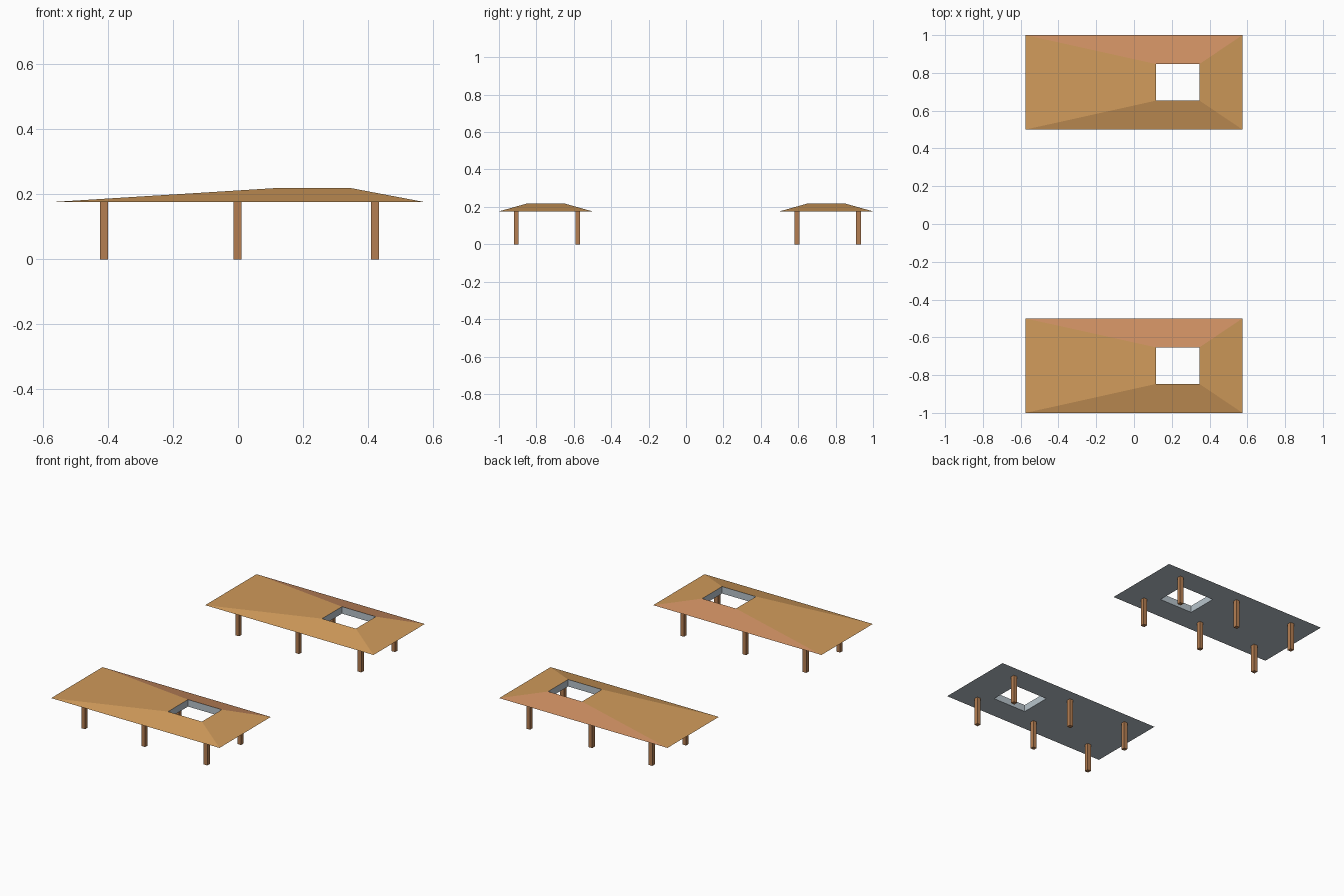
import bpy, bmesh

if "Cube" in bpy.data.objects:
    bpy.data.objects.remove(bpy.data.objects["Cube"])


def material(name, rgb):
    m = bpy.data.materials.new(name)
    m.diffuse_color = (*rgb, 1)
    m.use_nodes = True
    m.node_tree.nodes["Principled BSDF"].inputs["Base Color"].default_value = m.diffuse_color
    return m


ochre = material("ochre roof", (0.64, 0.33, 0.105))
rust = material("reddish roof", (0.60, 0.27, 0.12))
grey = material("pale grey lining", (0.48, 0.55, 0.60))
wood = material("brown wood", (0.46, 0.21, 0.085))

Z0, Z1 = 0.176, 0.219          # eaves and roof top


def add_object(name, bm, mats):
    me = bpy.data.meshes.new(name)
    bm.to_mesh(me)
    bm.free()
    for m in mats:
        me.materials.append(m)
    ob = bpy.data.objects.new(name, me)
    bpy.context.collection.objects.link(ob)
    return ob


def rect(bm, x0, x1, y0, y1, z):
    return [bm.verts.new(p) for p in
            ((x0, y0, z), (x1, y0, z), (x1, y1, z), (x0, y1, z))]


def roof(name, yc):
    # sloping ring around an open skylight, flat underside
    bm = bmesh.new()
    hole = (0.116, 0.347, yc - 0.097, yc + 0.097)
    eaves = rect(bm, -0.574, 0.574, yc - 0.25, yc + 0.25, Z0)
    rim = rect(bm, *hole, Z1)
    low = rect(bm, *hole, Z0)
    for i in range(4):
        j = (i + 1) % 4
        slope = bm.faces.new((eaves[i], eaves[j], rim[j], rim[i]))
        slope.material_index = 1 if i == 2 else 0      # back slope is redder
        for a, b in ((rim, low), (low, eaves)):
            bm.faces.new((a[i], a[j], b[j], b[i])).material_index = 2
    bmesh.ops.recalc_face_normals(bm, faces=bm.faces)
    add_object(name, bm, (ochre, rust, grey))


def post(name, x, y):
    bm = bmesh.new()
    bmesh.ops.create_cube(bm, size=1)
    bmesh.ops.scale(bm, vec=(0.025, 0.025, Z0), verts=bm.verts)
    bmesh.ops.translate(bm, vec=(x, y, Z0 / 2), verts=bm.verts)
    add_object(name, bm, (wood,))


# two identical shelters, six posts each
for side, yc in (("front", -0.75), ("back", 0.75)):
    roof(side + "_roof", yc)
    for i, x in enumerate((-0.412, -0.002, 0.422)):
        for j, dy in enumerate((-0.157, 0.172)):
            post(f"{side}_post_{i}_{j}", x, yc + dy)
